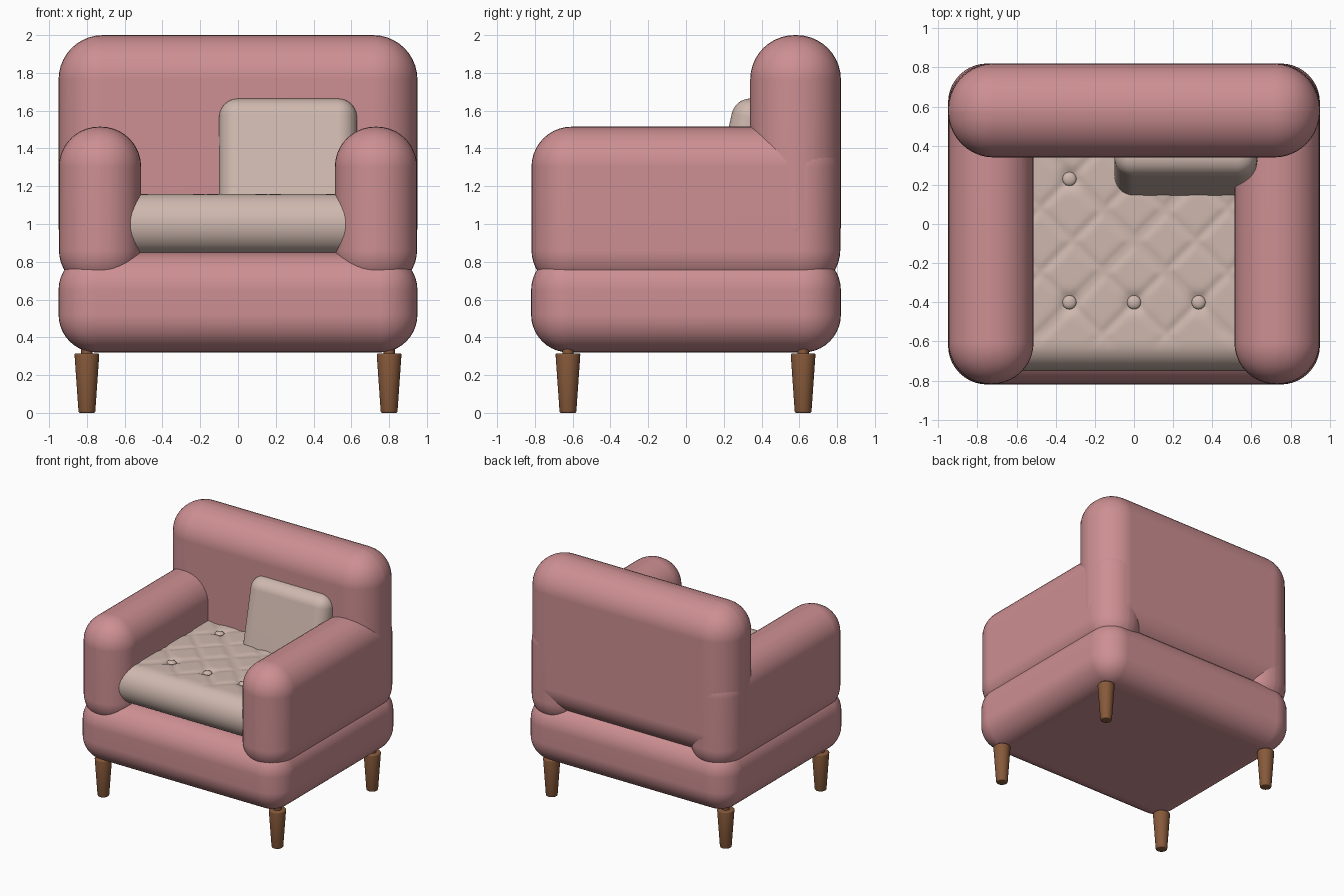
import bpy, bmesh, math
from mathutils import Matrix, Vector

if "Cube" in bpy.data.objects:
    bpy.data.objects.remove(bpy.data.objects["Cube"], do_unlink=True)


def material(name, rgb):
    m = bpy.data.materials.new(name)
    m.use_nodes = True
    col = (*rgb, 1.0)
    m.diffuse_color = col
    m.node_tree.nodes["Principled BSDF"].inputs["Base Color"].default_value = col
    return m


PINK = material("pink_fabric", (0.61, 0.275, 0.288))
CREAM = material("cream_fabric", (0.62, 0.48, 0.425))
WOOD = material("brown_wood", (0.24, 0.10, 0.042))


def finish(name, bm, mat, angle=40):
    bmesh.ops.recalc_face_normals(bm, faces=bm.faces)
    me = bpy.data.meshes.new(name)
    bm.to_mesh(me)
    bm.free()
    me.materials.append(mat)
    ob = bpy.data.objects.new(name, me)
    bpy.context.collection.objects.link(ob)
    bpy.ops.object.select_all(action='DESELECT')
    ob.select_set(True)
    bpy.context.view_layer.objects.active = ob
    bpy.ops.object.shade_smooth_by_angle(angle=math.radians(angle))
    return ob


def rounded_box(name, lo, hi, radius, mat, tilt=0.0):
    """Box between two corners with rounded edges, tilted about its centre."""
    lo, hi = Vector(lo), Vector(hi)
    bm = bmesh.new()
    bmesh.ops.create_cube(bm, size=1.0)
    bmesh.ops.scale(bm, vec=hi - lo, verts=bm.verts)
    bmesh.ops.bevel(bm, geom=bm.edges[:], offset=radius, offset_type='OFFSET',
                    segments=10, profile=0.5, affect='EDGES', clamp_overlap=True)
    bmesh.ops.transform(bm, verts=bm.verts,
                        matrix=Matrix.Translation((lo + hi) / 2) @ Matrix.Rotation(tilt, 4, 'X'))
    ob = finish(name, bm, mat)
    ob.modifiers.new("flat_panels", 'WEIGHTED_NORMAL').keep_sharp = True
    return ob


# Upholstered frame
rounded_box("base", (-0.95, -0.82, 0.32), (0.95, 0.82, 0.85), 0.2, PINK)
rounded_box("backrest", (-0.95, 0.34, 0.75), (0.95, 0.82, 2.0), 0.235, PINK)
for side, s in (("left", 1), ("right", -1)):
    xs = sorted((s * 0.513, s * 0.948))
    rounded_box(side + "_arm", (xs[0], -0.818, 0.65), (xs[1], 0.817, 1.515), 0.212, PINK)

# Loose pillow leaning on the backrest
rounded_box("pillow", (-0.1, 0.19, 1.01), (0.63, 0.43, 1.665), 0.1, CREAM, tilt=-0.22)

# Tufted seat cushion: rounded side profile swept across x, with a quilted top
BUTTONS = [(x, y) for x in (-0.33, 0.0, 0.33) for y in (-0.4, 0.23)]
TOP, BOTTOM, FRONT, BACK, R = 1.16, 0.84, -0.75, 0.5, 0.15


def quilt_depth(x, y):
    depth = 0.0
    for bx, by in BUTTONS:
        dx, dy = x - bx, y - by
        for d in (dx - dy, dx + dy):
            depth = max(depth, 0.008 * math.exp(-(d / 0.03) ** 2))
    for bx, by in BUTTONS:
        depth += 0.022 * math.exp(-(((x - bx) ** 2 + (y - by) ** 2) / 0.045 ** 2))
    fade = min(1.0, max(0.0, (y - FRONT - 0.1) / 0.1))
    return depth * fade


profile = [(BACK, BOTTOM)]
for i in range(17):
    a = -math.pi / 2 - math.pi * i / 16
    z_mid = (TOP + BOTTOM) / 2
    profile.append((FRONT + R + R * math.cos(a), z_mid + (TOP - BOTTOM) / 2 * math.sin(a)))
STEPS, COLS = 75, 80
y0 = FRONT + R
profile += [(y0 + (BACK - y0) * i / STEPS, TOP) for i in range(1, STEPS + 1)]
bm = bmesh.new()
rows = []
for c in range(COLS + 1):
    x = -0.6 + 1.2 * c / COLS
    rows.append([bm.verts.new((x, y, z - (quilt_depth(x, y) if z > TOP - 0.001 else 0)))
                 for y, z in profile])
for a, b in zip(rows, rows[1:]):
    n = len(a)
    for i in range(n):
        j = (i + 1) % n
        bm.faces.new((a[i], a[j], b[j], b[i]))
bm.faces.new(rows[0])
bm.faces.new(rows[-1])
finish("seat_cushion", bm, CREAM, 50)

# Buttons in the tufts
for k, (x, y) in enumerate(BUTTONS, 1):
    bm = bmesh.new()
    bmesh.ops.create_uvsphere(bm, u_segments=16, v_segments=10, radius=0.036)
    bmesh.ops.scale(bm, vec=(1, 1, 0.5), verts=bm.verts)
    bmesh.ops.translate(bm, vec=(x, y, 1.142), verts=bm.verts)
    finish("button_%d" % k, bm, CREAM)

# Tapered legs with softened rims
for fb, y in (("front", -0.625), ("back", 0.62)):
    for side, x in (("left", 0.8), ("right", -0.8)):
        bm = bmesh.new()
        bmesh.ops.create_cone(bm, cap_ends=True, segments=28, radius1=0.044,
                              radius2=0.066, depth=0.315)
        rims = [e for e in bm.edges if abs(e.verts[0].co.z - e.verts[1].co.z) < 1e-4]
        bmesh.ops.bevel(bm, geom=rims, offset=0.008, segments=3, profile=0.5, affect='EDGES')
        bmesh.ops.translate(bm, vec=(x, y, 0.1575), verts=bm.verts)
        finish("%s_%s_leg" % (fb, side), bm, WOOD)
        # Hidden dowel joining the leg to the base
        bm = bmesh.new()
        bmesh.ops.create_cone(bm, cap_ends=True, segments=16, radius1=0.03,
                              radius2=0.03, depth=0.12)
        bmesh.ops.translate(bm, vec=(x, y, 0.35), verts=bm.verts)
        finish("%s_%s_leg_dowel" % (fb, side), bm, WOOD)
